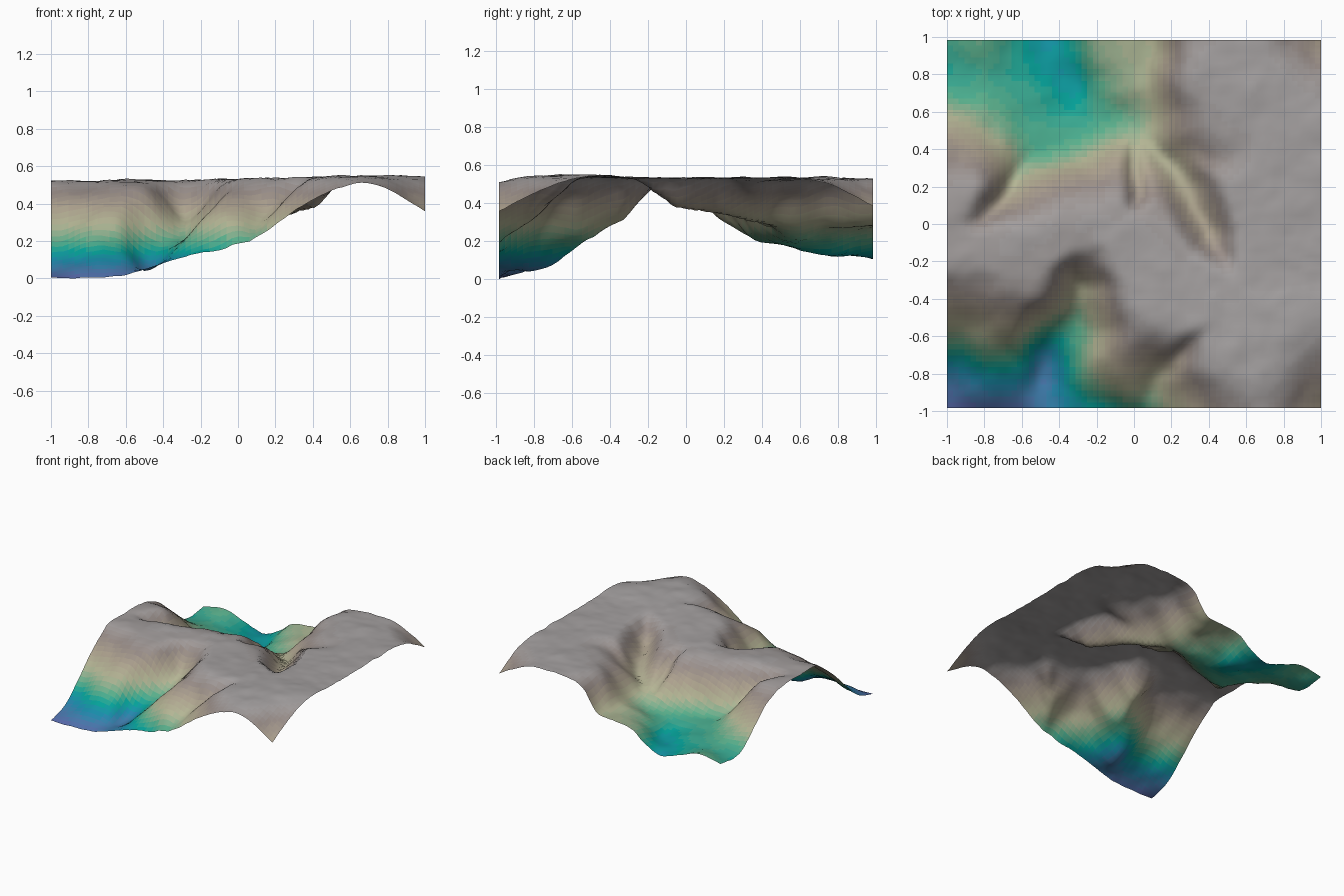
import bpy, math
from mathutils import Vector, noise

if "Cube" in bpy.data.objects:
    bpy.data.objects.remove(bpy.data.objects["Cube"])

# Broad landform: control heights in hundredths, rows run back to front
COLS = [-1, -.8, -.62, -.48, -.3, -.2, -.05, .1, .25, .4, .7, 1]
ROWS = [.985, .75, .5, .35, .2, 0, -.2, -.4, -.55, -.75, -.985]
HEIGHTS = [
    [20, 22, 17, 12, 19, 27, 29, 31, 49, 54, 54, 40],
    [18, 20, 18, 16, 14, 21, 27, 32, 51, 55, 56, 52],
    [37, 29, 21, 20, 20, 21, 24, 31, 44, 52, 55, 55],
    [48, 43, 27, 23, 28, 33, 40, 36, 40, 48, 55, 55],
    [53, 53, 37, 42, 48, 48, 50, 45, 46, 53, 55, 55],
    [54, 53, 54, 54, 54, 54, 55, 54, 53, 54, 55, 55],
    [54, 54, 54, 54, 51, 51, 55, 55, 55, 55, 55, 55],
    [43, 46, 49, 46, 31, 40, 53, 55, 55, 56, 57, 56],
    [31, 34, 36, 24, 22, 32, 49, 55, 55, 56, 58, 55],
    [10, 17, 15, 7, 21, 30, 41, 40, 47, 55, 57, 49],
    [2, 1, 3, 7, 13, 15, 18, 23, 33, 43, 53, 37],
]

# Narrow gullies: (x, y, floor height) paths and the slope of their sides
GULLIES = [
    ([(.08, .45, .29), (.28, .2, .35), (.4, -.05, .39), (.52, -.24, .53)], 1.3),
    ([(-.55, .4, .21), (-.64, .2, .31), (-.8, .05, .45), (-.92, -.03, .54)], 1.5),
    ([(0, .42, .29), (.03, .15, .43)], 1.6),
    ([(-.3, -.55, .22), (-.28, -.35, .31), (-.2, -.18, .5)], 1.3),
    ([(.06, -.98, .21), (.15, -.8, .34), (.36, -.6, .53)], 1.2),
]


def spline(xs, vs, x):
    """Smooth interpolation through unevenly spaced samples."""
    n = len(xs)
    i = 0
    while i < n - 2 and x > xs[i + 1]:
        i += 1

    def tangent(k):
        a, b = max(k - 1, 0), min(k + 1, n - 1)
        return (vs[b] - vs[a]) / (xs[b] - xs[a])
    h = xs[i + 1] - xs[i]
    t = min(max((x - xs[i]) / h, 0), 1)
    s = t * t * (3 - 2 * t)
    return (vs[i] * (1 - s) + vs[i + 1] * s
            + h * t * (1 - t) * ((1 - t) * tangent(i) - t * tangent(i + 1)))


def smooth_min(a, b, k):
    h = max(k - abs(a - b), 0) / k
    return min(a, b) - h * h * k / 4


def gully_height(path, slope, x, y):
    best = 9
    p = Vector((x, y))
    for a, b in zip(path, path[1:]):
        pa, pb = Vector(a[:2]), Vector(b[:2])
        d = pb - pa
        t = min(max((p - pa).dot(d) / d.length_squared, 0), 1)
        dist = (p - pa - d * t).length
        side = slope * (math.sqrt(dist * dist + .0009) - .03)
        best = min(best, a[2] + (b[2] - a[2]) * t + side)
    return best


def height(x, y):
    # a slight warp roughens the cliff lines
    wx = x + .025 * noise.noise((x * 6, y * 6, 3.1))
    wy = y + .025 * noise.noise((x * 6, y * 6, 8.7))
    column = [spline(COLS, row, wx) / 100 for row in HEIGHTS]
    z = spline([-r for r in ROWS], column, -wy)
    for path, slope in GULLIES:
        z = smooth_min(z, gully_height(path, slope, wx, wy), .03)
    # flat plateau cap, gently higher towards the right front
    z = smooth_min(z, .553 + .012 * x - .006 * y, .03)
    return z + .009 * noise.fractal((x * 7, y * 7, .5), .8, 2.0, 4)


# Terrain sheet
NX, NY = 64, 63
STEP = 2 / NX
verts = []
for j in range(NY + 1):
    for i in range(NX + 1):
        x, y = i * STEP - 1, (j - NY / 2) * STEP
        verts.append((x, y, height(x, y)))
low = min(v[2] for v in verts)
verts = [(x, y, z - low) for x, y, z in verts]
W = NX + 1
faces = [(j * W + i, j * W + i + 1, (j + 1) * W + i + 1, (j + 1) * W + i)
         for j in range(NY) for i in range(NX)]
mesh = bpy.data.meshes.new("terrain")
mesh.from_pydata(verts, [], faces)
terrain = bpy.data.objects.new("terrain", mesh)
bpy.context.collection.objects.link(terrain)

# Height-banded colours from deep blue through green and sand to grey rock
RAMP = [(0, (.10, .13, .40)), (.09, (.01, .25, .42)), (.15, (.0, .38, .31)),
        (.20, (.09, .43, .26)), (.29, (.46, .47, .30)), (.38, (.42, .36, .27)),
        (.46, (.31, .26, .24)), (.53, (.37, .35, .35)), (.62, (.42, .41, .41))]


def ramp_color(z):
    for (z0, c0), (z1, c1) in zip(RAMP, RAMP[1:]):
        if z <= z1:
            t = (z - z0) / (z1 - z0)
            return [a + (b - a) * t for a, b in zip(c0, c1)] + [1]
    return list(RAMP[-1][1]) + [1]


BANDS = 40
for b in range(BANDS):
    mat = bpy.data.materials.new(f"height_band_{b:02d}")
    mat.diffuse_color = ramp_color((b + .5) / BANDS * .6)
    mat.use_nodes = True
    mat.node_tree.nodes["Principled BSDF"].inputs["Base Color"].default_value = mat.diffuse_color
    mesh.materials.append(mat)
for f in mesh.polygons:
    f.material_index = min(int(f.center.z / .6 * BANDS), BANDS - 1)
    f.use_smooth = True
